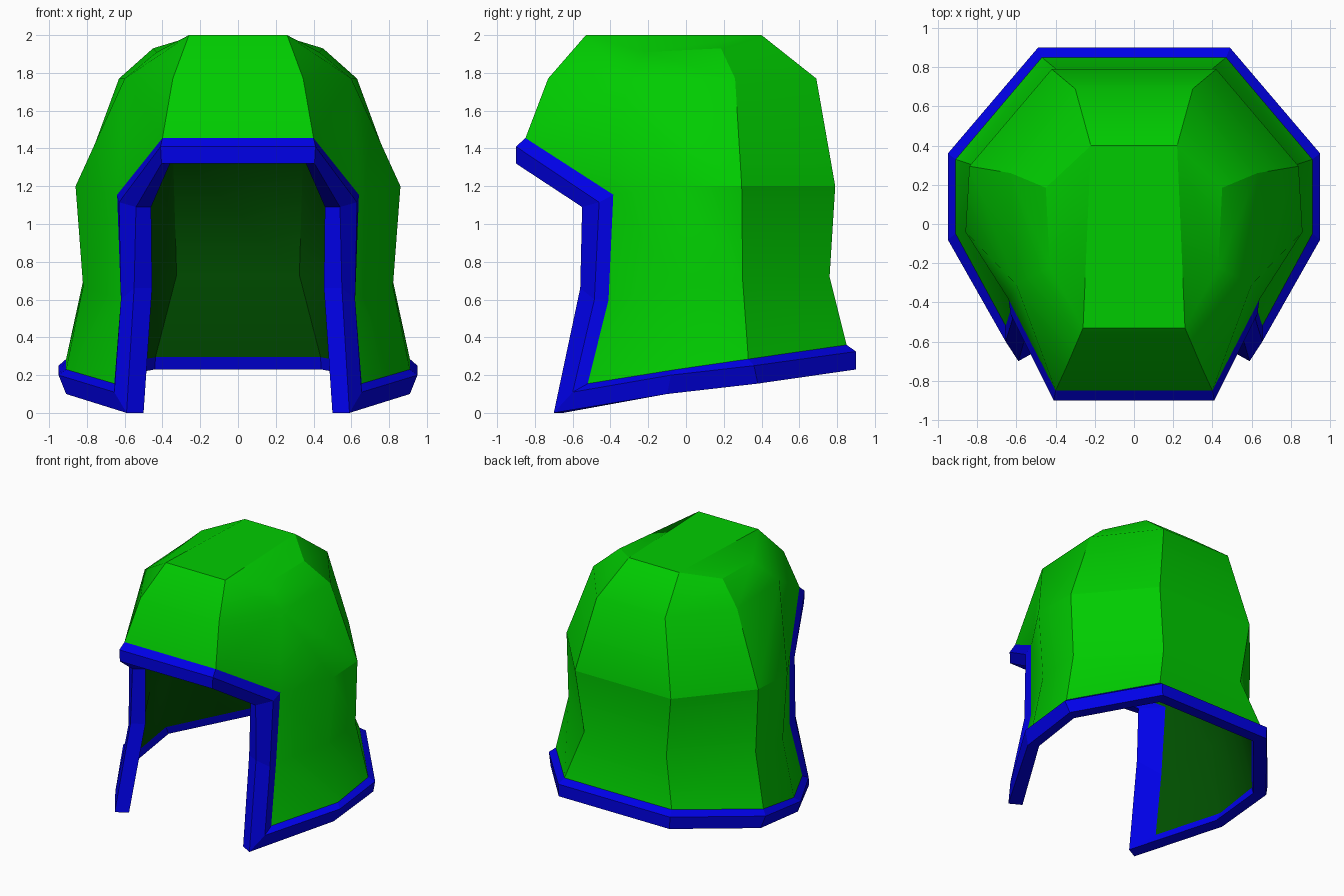
import bpy, bmesh
from mathutils import Vector

if "Cube" in bpy.data.objects:
    bpy.data.objects.remove(bpy.data.objects["Cube"])


def material(name, rgb):
    m = bpy.data.materials.new(name)
    m.diffuse_color = (*rgb, 1)
    m.use_nodes = True
    m.node_tree.nodes["Principled BSDF"].inputs["Base Color"].default_value = m.diffuse_color
    return m


green = material("shell green", (0, 0.60, 0))
dark_green = material("lining dark green", (0, 0.08, 0))
blue = material("trim blue", (0, 0, 0.80))

# Trim stations on the right half, brow to nape: shell edge, outer ridge, lip, inner lip
trim = {
    "brow":  [(.40, -.85, 1.455), (.41, -.90, 1.41), (.405, -.90, 1.32), (.36, -.82, 1.32)],
    "bend":  [(.64, -.385, 1.155), (.63, -.46, 1.115), (.54, -.55, 1.09), (.46, -.50, 1.09)],
    "cheek": [(.62, -.41, .60), (.62, -.485, .60), (.55, -.56, .66), (.455, -.51, .66)],
    "foot":  [(.655, -.52, .155), (.655, -.60, .11), (.59, -.70, 0), (.50, -.65, 0)],
    "side":  [(.91, -.05, .23), (.95, -.08, .20), (.91, -.10, .10), (.83, -.07, .11)],
    "rear":  [(.91, .33, .285), (.95, .36, .25), (.92, .38, .155), (.84, .33, .16)],
    "nape":  [(.47, .85, .36), (.49, .90, .325), (.485, .90, .23), (.44, .81, .23)],
}
edge = {k: v[0] for k, v in trim.items()}

# Shell rows, bottom to crown, each from back corner to front
rows = [
    [edge["nape"], edge["rear"], edge["side"], edge["foot"]],
    [(.36, .76, .72), (.82, .30, .70), (.82, -.04, .67), edge["cheek"]],
    [(.42, .79, 1.20), (.84, .295, 1.20), (.86, -.04, 1.20), edge["bend"]],
    [(.30, .69, 1.77), (.63, .26, 1.77), (.60, -.31, 1.77), (.345, -.73, 1.77)],
    [(.22, .40, 2.0), (.45, .185, 1.93), (.43, -.22, 1.91), (.26, -.53, 2.0)],
]


def mirrored(p):
    return (-p[0], p[1], p[2])


def inset(p):
    """Point on the lining behind a point of the shell edge."""
    return (p[0] * .93, p[1] * .93, p[2] - .065)


def key_of(p):
    return tuple(round(c, 4) + 0.0 for c in p)


def make_object(name, polys, mat, orient=None, creases=()):
    bm = bmesh.new()
    cache = {}
    for poly in polys:
        vs = []
        for p in map(key_of, poly):
            if p not in cache:
                cache[p] = bm.verts.new(p)
            vs.append(cache[p])
        bm.faces.new(vs)
    if orient:
        for f in bm.faces:
            f.normal_update()
            f.smooth = True
            d = f.normal.dot(f.calc_center_median() - Vector((0, 0, .8)))
            if d * orient < 0:
                f.normal_flip()
    else:
        bmesh.ops.recalc_face_normals(bm, faces=bm.faces[:])
    for a, b in creases:
        e = bm.edges.get((cache[key_of(a)], cache[key_of(b)]))
        if e:
            e.smooth = False
    me = bpy.data.meshes.new(name)
    bm.to_mesh(me)
    bm.free()
    me.materials.append(mat)
    ob = bpy.data.objects.new(name, me)
    bpy.context.collection.objects.link(ob)
    return ob


def grid(rows, skip=()):
    """Quads between neighbouring rows of four points."""
    return [[rows[r][c], rows[r][c + 1], rows[r + 1][c + 1], rows[r + 1][c]]
            for r in range(len(rows) - 1) for c in range(3) if (r, c) not in skip]


def both_sides(half, loop):
    """Mirror the half faces and bridge them with a strip along the middle."""
    return (half + [[mirrored(p) for p in f] for f in half]
            + [[a, b, mirrored(b), mirrored(a)] for a, b in zip(loop, loop[1:])])


# Outer shell
half = grid(rows, skip=[(2, 2)])
half += [[edge["bend"], rows[2][2], rows[3][2]],
         [edge["brow"], edge["bend"], rows[3][2], rows[3][3]],
         rows[4]]
loop = [row[0] for row in rows] + [rows[4][3], rows[3][3], edge["brow"]]

# Hard creases: back and front columns, rear column, crown outline, belt line
hard = list(zip(loop, loop[1:])) + [(rows[r][1], rows[r + 1][1]) for r in range(4)]
hard += [(rows[r][c], rows[r][c + 1]) for r in (2, 4) for c in (0, 1)]
hard += [(mirrored(a), mirrored(b)) for a, b in hard]
hard += [(p, mirrored(p)) for p in (rows[2][0], rows[4][0], rows[4][3])]
make_object("helmet_shell", both_sides(half, loop), green, 1, hard)

# Lining: inner walls closed by a flat ceiling level with the brow
brow, bend = inset(edge["brow"]), inset(edge["bend"])
lining = [
    [inset(p) for p in rows[0]],
    [(.325, .68, .73), (.74, .27, .70), (.74, -.04, .67), inset(edge["cheek"])],
    [(.345, .69, 1.40), (.71, .27, 1.40), (.70, -.10, 1.40), bend],
]
half = grid(lining)
half += [[bend, brow, lining[2][2]], lining[2][:3] + [brow]]
loop = [row[0] for row in lining] + [brow]
hard = list(zip(loop[:3], loop[1:3]))
hard += [(mirrored(a), mirrored(b)) for a, b in hard]
make_object("helmet_lining", both_sides(half, loop), dark_green, -1, hard)

# Trim swept round the face opening and the lower rim
stations = [s + [inset(s[0])] for s in trim.values()]
stations += [[mirrored(p) for p in s] for s in reversed(stations)]
faces = []
for i, a in enumerate(stations):
    b = stations[(i + 1) % len(stations)]
    for j in range(5):
        k = (j + 1) % 5
        faces.append([a[j], a[k], b[k], b[j]])
make_object("edge_trim", faces, blue)
